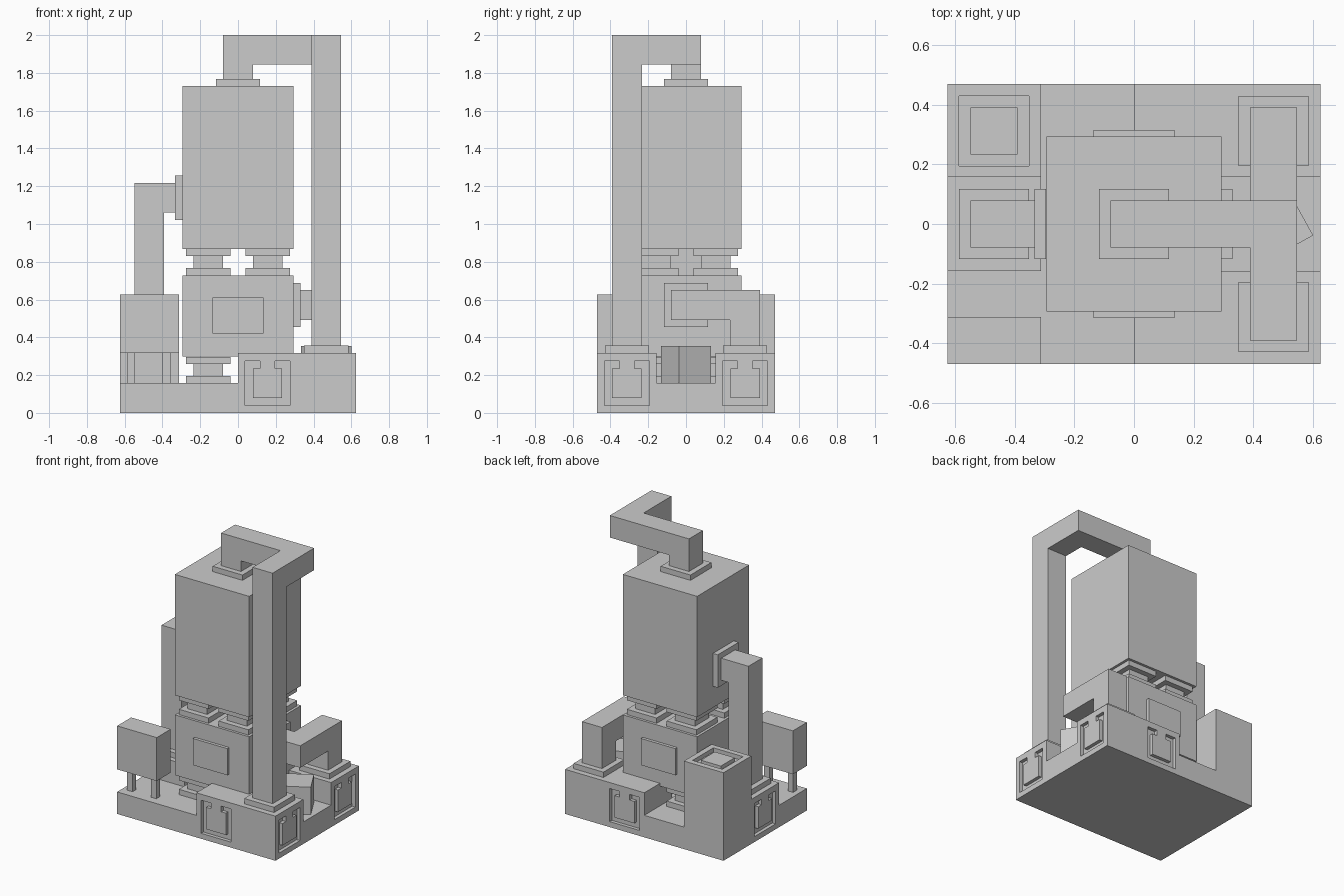
import bpy, bmesh, math
from mathutils import Vector, Matrix

if "Cube" in bpy.data.objects:
    bpy.data.objects.remove(bpy.data.objects["Cube"])

W = 0.157          # pipe width, also the base height step
H = W / 2
C = 0.3125         # base grid cell


def make(name, bm):
    bmesh.ops.recalc_face_normals(bm, faces=bm.faces[:])
    me = bpy.data.meshes.new(name)
    bm.to_mesh(me)
    bm.free()
    ob = bpy.data.objects.new(name, me)
    bpy.context.scene.collection.objects.link(ob)
    return ob


def box(name, x, y, z, turn=0):
    bm = bmesh.new()
    bmesh.ops.create_cube(bm, size=1)
    mid = Vector([(a + b) / 2 for a, b in (x, y, z)])
    size = [b - a for a, b in (x, y, z)]
    m = Matrix.Translation(mid) @ Matrix.Rotation(turn, 4, 'Z') @ Matrix.Diagonal((*size, 1))
    bm.transform(m)
    return make(name, bm)


def block(name, centre, size, turn=0):
    return box(name, *[(c - s / 2, c + s / 2) for c, s in zip(centre, size)], turn)


def combine(ob, tool, op):
    tool.hide_render = True
    mod = ob.modifiers.new(op, 'BOOLEAN')
    mod.operation, mod.solver, mod.object = op, 'EXACT', tool
    bpy.context.view_layer.objects.active = ob
    bpy.ops.object.modifier_apply(modifier=mod.name)
    bpy.data.objects.remove(tool, do_unlink=True)


def pipe(name, start, elbows, end):
    """Square pipe: grow faces outward from a cube placed at the first elbow."""
    bm = bmesh.new()
    cur = Vector(elbows[0])
    bmesh.ops.create_cube(bm, size=W, matrix=Matrix.Translation(cur))

    def grow(at, d, length):
        bm.normal_update()
        face = min(bm.faces, key=lambda f: (f.calc_center_median() - at - d * H).length)
        new = bmesh.ops.extrude_discrete_faces(bm, faces=[face])['faces'][0]
        bmesh.ops.translate(bm, verts=new.verts[:], vec=d * length)

    v = Vector(start) - cur
    grow(cur, v.normalized(), v.length - H)
    for p in elbows[1:]:
        v = Vector(p) - cur
        d = v.normalized()
        grow(cur, d, v.length - W)
        grow(Vector(p) - d * W, d, W)
        cur = Vector(p)
    v = Vector(end) - cur
    grow(cur, v.normalized(), v.length - H)
    bmesh.ops.remove_doubles(bm, verts=bm.verts[:], dist=1e-4)
    bmesh.ops.dissolve_limit(bm, angle_limit=0.01, verts=bm.verts[:], edges=bm.edges[:])
    return make(name, bm)


def socket_cutter(centre, turn):
    """Open square groove with a gap at the top."""
    o, i, n = 0.118, 0.078, 0.04
    half = [(n, o), (n, i), (i, i), (i, -i)]
    outer = [(-n, o), (-o, o), (-o, -o), (o, -o), (o, o)]
    pts = outer + half + [(-u, v) for u, v in reversed(half[1:])] + [(-n, i)]
    pts = list(dict.fromkeys(pts))
    bm = bmesh.new()
    face = bm.faces.new([bm.verts.new((u, -0.025, v)) for u, v in pts])
    new = bmesh.ops.extrude_face_region(bm, geom=[face])['geom']
    bmesh.ops.translate(bm, vec=(0, 0.05, 0),
                        verts=[g for g in new if isinstance(g, bmesh.types.BMVert)])
    bm.transform(Matrix.Translation(centre) @ Matrix.Rotation(turn, 4, 'Z'))
    return make("socket_cutter", bm)


# Stepped base
L, D = 2 * C, 0.47
base = box("base", (-L, L), (-D, D), (0, W))
for x, y, top in (((0, L), (-D, -W), 2 * W + .004), ((0, L), (W, D), 2 * W + .004),
                  ((-L, -C), (-W, W), 2 * W + .004), ((-L, -C), (W, D), 4 * W)):
    combine(base, box("step", x, y, (0, top)), 'UNION')

# Sockets cut into the base sides
for c, turn in (((C / 2, -D, W), 0), ((C / 2, D, W), 0), ((L, -C, W), math.pi / 2),
                ((L, C, W), math.pi / 2), ((-L, 0, W), math.pi / 2)):
    combine(base, socket_cutter(c, turn), 'DIFFERENCE')

# Recessed port on top of the tall corner block
combine(base, block("port_cutter", (-0.47, C, 4 * W), (0.235, 0.235, 0.06)), 'DIFFERENCE')
block("port_plug", (-0.47, C, 4 * W - 0.018), (W, W, 0.03))

# Tanks and front/back plates
box("lower_tank", (-.293, .293), (-.293, .293), (.298, .728))
box("upper_tank", (-.293, .293), (-.293, .293), (.868, 1.73))
for s, side in ((-1, "front"), (1, "back")):
    block(side + "_plate", (0, s * 0.302, 0.515), (0.272, 0.026, 0.19))

# Flanged couplings under each tank
for level, z in (("lower", W), ("upper", 0.728)):
    for x in (-0.157, 0.157):
        for y in (-0.157, 0.157):
            block(level + "_coupling_neck", (x, y, z + .07), (W, W, 0.064))
            for dz in (0.019, 0.121):
                block(level + "_coupling_flange", (x, y, z + dz), (0.235, 0.235, 0.038))

# Pipes
X = 0.468
pipe("tall_pipe", (X, -C, .355), [(X, -C, 1.922), (X, 0, 1.922), (0, 0, 1.922)], (0, 0, 1.768))
pipe("low_pipe", (X, C, .355), [(X, C, .571), (X, 0, .571)], (.33, 0, .571))
pipe("left_pipe", (-.47, 0, .355), [(-.47, 0, 1.139)], (-.333, 0, 1.139))

# Pipe flanges
F, T = 0.235, 0.038
for x, y, z in ((X, -C, .337), (X, C, .337), (-.47, 0, .337), (0, 0, 1.749)):
    block("pipe_flange", (x, y, z), (F, F, T))
block("left_tank_flange", (-.314, 0, 1.139), (T, F, F))
block("right_tank_flange", (.312, 0, .571), (T, F, F))

# Control box on two legs
box("control_box", (-L, -C), (-D, -C), (2 * W + .004, 4 * W))
for x in (-0.566, -0.378):
    block("control_box_leg", (x, -0.39, 0.238), (0.042, 0.042, 0.162))

# Loose turned cube in the right-hand gap
block("turned_cube", (X, 0, W + 0.098), (0.196, 0.196, 0.196), math.radians(29))
